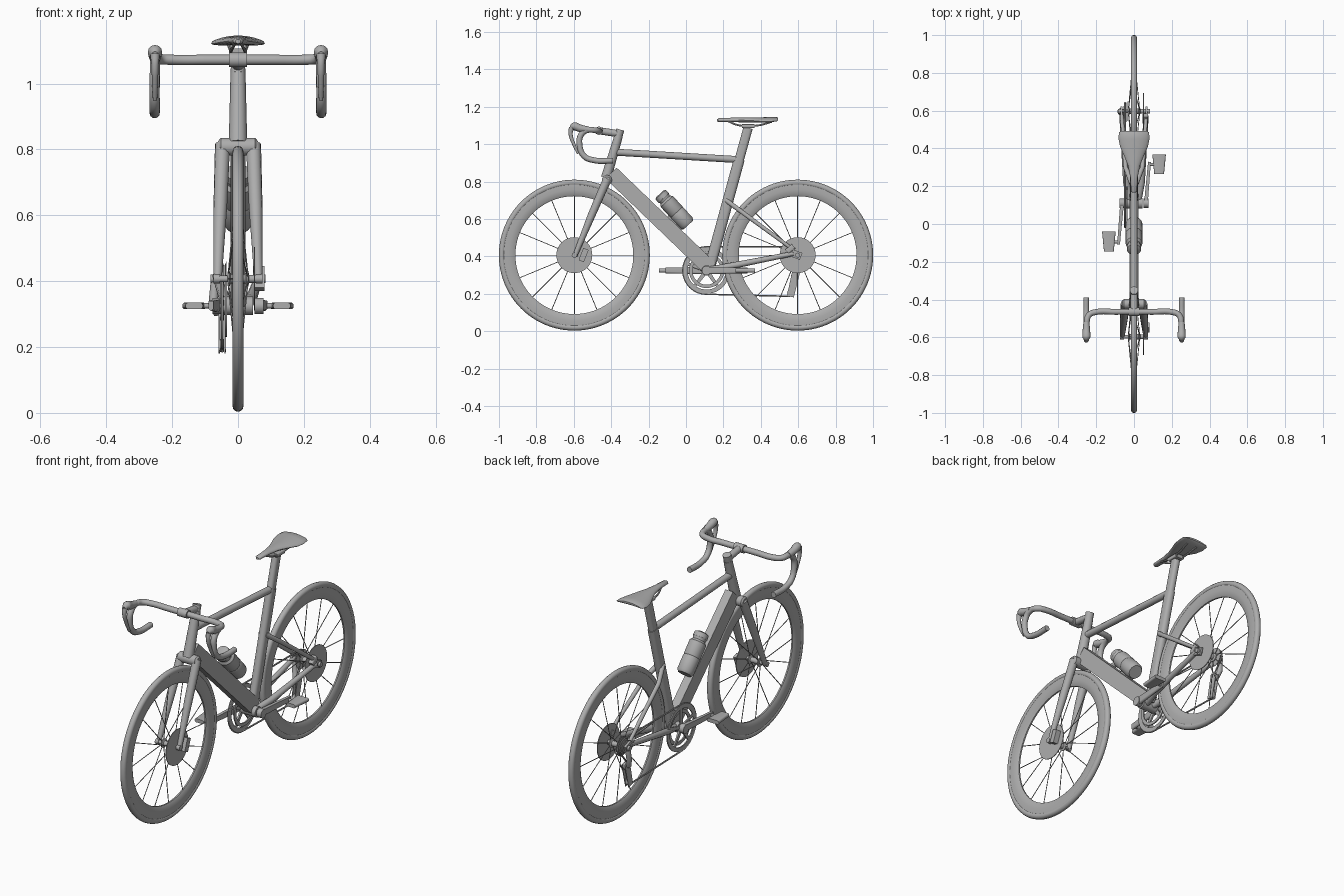
import bpy, bmesh, math
from mathutils import Vector, Matrix

if "Cube" in bpy.data.objects:
    bpy.data.objects.remove(bpy.data.objects["Cube"])

grey = bpy.data.materials.new("plain_grey")
grey.diffuse_color = (0.42, 0.42, 0.42, 1)
grey.use_nodes = True
grey.node_tree.nodes["Principled BSDF"].inputs["Base Color"].default_value = grey.diffuse_color


def finish(ob, smooth=True):
    ob.data.materials.append(grey)
    bpy.ops.object.select_all(action='DESELECT')
    ob.select_set(True)
    bpy.context.view_layer.objects.active = ob
    if smooth:
        bpy.ops.object.shade_smooth_by_angle(angle=math.radians(35))
    return ob


def from_bmesh(name, bm):
    bmesh.ops.recalc_face_normals(bm, faces=bm.faces)
    me = bpy.data.meshes.new(name)
    bm.to_mesh(me)
    bm.free()
    ob = bpy.data.objects.new(name, me)
    bpy.context.collection.objects.link(ob)
    return finish(ob)


def tube(name, pts, r, curved=False, taper=None, closed=False, res=4):
    """Round tube through points; taper scales the radius per point."""
    cu = bpy.data.curves.new(name, 'CURVE')
    cu.dimensions, cu.bevel_depth, cu.bevel_resolution = '3D', r, res
    cu.use_fill_caps, cu.resolution_u = True, 8
    sp = cu.splines.new('BEZIER')
    sp.bezier_points.add(len(pts) - 1)
    for i, (bp, p) in enumerate(zip(sp.bezier_points, pts)):
        bp.co = p
        bp.handle_left_type = bp.handle_right_type = 'AUTO' if curved else 'VECTOR'
        bp.radius = taper[i] if taper else 1
    sp.use_cyclic_u = closed
    if not curved:
        cu.resolution_u = 1
    ob = bpy.data.objects.new(name, cu)
    bpy.context.collection.objects.link(ob)
    bpy.ops.object.select_all(action='DESELECT')
    ob.select_set(True)
    bpy.context.view_layer.objects.active = ob
    bpy.ops.object.convert(target='MESH')
    return finish(bpy.context.object)


def lathe(name, profile, centre=(0, 0, 0), axis='X', seg=32, closed=False):
    """Spin (radius, offset) pairs around an axis through the centre."""
    bm = bmesh.new()
    rot = Vector((0, 0, 1)).rotation_difference(
        Vector((1, 0, 0)) if axis == 'X' else Vector(axis).normalized()).to_matrix()
    rings = [[bm.verts.new(Vector(centre) + rot @ Vector((r * math.cos(a), r * math.sin(a), h)))
              for a in (math.tau * i / seg for i in range(seg))] for r, h in profile]
    n = len(rings)
    for k in range(n if closed else n - 1):
        a, b = rings[k], rings[(k + 1) % n]
        for i in range(seg):
            j = (i + 1) % seg
            bm.faces.new((a[i], a[j], b[j], b[i]))
    if not closed:
        bm.faces.new(rings[0])
        bm.faces.new(rings[-1])
    return from_bmesh(name, bm)


def disc(name, x, y, z, r, t, hole=0, seg=40):
    if hole:
        return lathe(name, [(r, -t), (r, t), (hole, t), (hole, -t)], (x, y, z), seg=seg, closed=True)
    return lathe(name, [(r, -t), (r, t)], (x, y, z), seg=seg)


def beam(name, p0, p1, w, d, bevel, w1=1.0):
    """Rounded box from p0 to p1: w across, d deep, far end scaled by w1."""
    p0, p1 = Vector(p0), Vector(p1)
    t = (p1 - p0).normalized()
    u = (Vector((1, 0, 0)) - t * t.x).normalized()
    v = t.cross(u)
    bm = bmesh.new()
    bmesh.ops.create_cube(bm, size=1)
    for q in bm.verts:
        s = w1 if q.co.z > 0 else 1
        q.co = p0.lerp(p1, q.co.z + 0.5) + u * q.co.x * w * s + v * q.co.y * d * s
    edges = [e for e in bm.edges if abs((e.verts[0].co - e.verts[1].co).normalized().dot(t)) > 0.9]
    bmesh.ops.bevel(bm, geom=edges, offset=bevel, segments=4, affect='EDGES', profile=0.5)
    return from_bmesh(name, bm)


AX = 0.407                       # axle height
BB = Vector((0, 0.11, 0.325))    # crank centre

# Wheels: tyre, deep rim, hub, spokes, brake disc
for label, y in (("front", -0.597), ("rear", 0.597)):
    c = (0, y, AX)
    tyre = [(0.387 + 0.0165 * math.cos(a), 0.0165 * math.sin(a))
            for a in (math.tau * i / 12 for i in range(12))]
    lathe(label + "_tyre", tyre, c, seg=96, closed=True)
    lathe(label + "_rim", [(0.378, -0.013), (0.35, -0.0145), (0.325, -0.010), (0.315, -0.004),
                           (0.315, 0.004), (0.325, 0.010), (0.35, 0.0145), (0.378, 0.013)],
          c, seg=96, closed=True)
    lathe(label + "_hub", [(0.010, -0.06), (0.010, -0.032), (0.024, -0.031), (0.024, -0.026), (0.014, -0.022),
                           (0.014, 0.022), (0.024, 0.026), (0.024, 0.031), (0.012, 0.034), (0.012, 0.062)], c)
    disc(label + "_brake_disc", 0.05, y, AX, 0.096, 0.002)
    for i in range(16):
        a = math.tau * i / 16
        s = 0.029 if i % 2 else -0.029
        d = Vector((0, math.cos(a), math.sin(a)))
        tube(f"{label}_spoke_{i}", [Vector((s, y, AX)) + d * 0.02, Vector((0, y, AX)) + d * 0.32], 0.0022, res=1)

# Frame
beam("down_tube", (0, -0.40, 0.845), (0, 0.13, 0.335), 0.046, 0.083, 0.016)
tube("head_tube", [(0, -0.427, 0.82), (0, -0.36, 1.045)], 0.025, taper=[1.12, 0.9])
tube("steerer_cap", [(0, -0.366, 1.03), (0, -0.351, 1.078)], 0.022)
tube("top_tube", [(0, -0.37, 0.957), (0, 0.275, 0.918)], 0.0185)
beam("seat_tube", (0, 0.125, 0.335), (0, 0.285, 0.92), 0.042, 0.058, 0.019)
beam("seat_post", (0, 0.28, 0.90), (0, 0.332, 1.088), 0.036, 0.05, 0.016)
lathe("bottom_bracket", [(0.028, -0.045), (0.028, 0.045)], BB)
for s, side in ((1, "left"), (-1, "right")):
    tube(side + "_seat_stay", [(s * 0.012, 0.215, 0.70), (s * 0.045, 0.30, 0.637), (s * 0.065, 0.575, 0.435)],
         0.012, taper=[1.1, 1, 0.8])
    tube(side + "_chain_stay", [(s * 0.022, 0.13, 0.328), (s * 0.04, 0.22, 0.345), (s * 0.065, 0.575, 0.415)],
         0.016, taper=[1.2, 1.1, 0.8])
    beam(side + "_dropout", (s * 0.066, 0.55, 0.425), (s * 0.066, 0.615, 0.40), 0.012, 0.04, 0.005)
    # Fork legs
    tube(side + "_fork_leg", [(s * 0.047, -0.42, 0.815), (s * 0.054, -0.505, 0.62), (s * 0.062, -0.593, 0.405)],
         0.023, taper=[1, 0.9, 0.55])
    disc(side + "_front_axle_cap", s * 0.064, -0.597, AX, 0.014, 0.010, seg=16)
    disc(side + "_rear_axle_cap", s * 0.072, 0.597, AX, 0.013, 0.012, seg=16)
lathe("fork_crown", [(0.018, -0.06), (0.027, -0.052), (0.027, 0.052), (0.018, 0.06)], (0, -0.423, 0.808))
for label, p, q in (("front", (0.066, -0.535, 0.44), (0.066, -0.56, 0.375)),
                    ("rear", (0.060, 0.54, 0.425), (0.060, 0.575, 0.455))):
    beam(label + "_brake_caliper", p, q, 0.03, 0.03, 0.008)

# Stem and handlebar
tube("stem", [(0, -0.355, 1.055), (0, -0.465, 1.072)], 0.019)
lathe("bar_clamp", [(0.022, -0.028), (0.022, 0.028)], (0, -0.465, 1.072))
for s, side in ((1, "left"), (-1, "right")):
    tube(side + "_handlebar", [(s * x, y, z) for x, y, z in (
        (0, -0.465, 1.072), (0.1, -0.465, 1.072), (0.2, -0.466, 1.072), (0.238, -0.482, 1.074),
        (0.251, -0.525, 1.076), (0.252, -0.56, 1.052), (0.253, -0.569, 0.995), (0.253, -0.545, 0.937),
        (0.253, -0.49, 0.914), (0.253, -0.39, 0.912))], 0.0155, curved=True)
    tube(side + "_brake_hood", [(s * 0.252, y, z) for y, z in (
        (-0.52, 1.078), (-0.565, 1.085), (-0.598, 1.095), (-0.618, 1.088))],
        0.02, curved=True, taper=[0.8, 1, 1.1, 0.5])
    tube(side + "_brake_lever", [(s * 0.252, y, z) for y, z in (
        (-0.612, 1.09), (-0.617, 1.055), (-0.60, 1.0), (-0.576, 0.95))],
        0.011, curved=True, taper=[1.3, 1, 0.8, 0.6])

# Saddle: elliptical sections from nose to tail
bm = bmesh.new()
rings = []
for y, w, z, h in ((0.166, 0.008, 1.128, 0.006), (0.175, 0.016, 1.129, 0.010), (0.25, 0.02, 1.130, 0.012),
                   (0.31, 0.032, 1.130, 0.013), (0.36, 0.052, 1.130, 0.014), (0.41, 0.074, 1.130, 0.014),
                   (0.45, 0.082, 1.132, 0.014), (0.485, 0.08, 1.135, 0.010), (0.492, 0.07, 1.136, 0.005)):
    rings.append([bm.verts.new((w * math.cos(a), y, z + h * math.sin(a) - 0.01 * (w * math.cos(a) / 0.08) ** 2))
                  for a in (math.tau * i / 20 for i in range(20))])
for a, b in zip(rings, rings[1:]):
    for i in range(20):
        bm.faces.new((a[i], a[(i + 1) % 20], b[(i + 1) % 20], b[i]))
bm.faces.new(rings[0])
bm.faces.new(rings[-1])
from_bmesh("saddle", bm)
for s, side in ((1, "left"), (-1, "right")):
    tube(side + "_saddle_rail", [(s * x, y, z) for x, y, z in (
        (0.008, 0.22, 1.125), (0.02, 0.28, 1.102), (0.022, 0.38, 1.100), (0.03, 0.46, 1.12))], 0.005, curved=True, res=2)
beam("saddle_clamp", (0, 0.30, 1.097), (0, 0.365, 1.097), 0.055, 0.02, 0.006)

# Bottle on the down tube, and its cage mount
top, low = Vector((0, -0.14, 0.735)), Vector((0, 0.012, 0.568))
lathe("bottle", [(0.026, 0), (0.037, 0.006), (0.038, 0.03), (0.034, 0.036), (0.034, 0.044), (0.044, 0.056),
                 (0.044, 0.13), (0.042, 0.134), (0.044, 0.138), (0.044, 0.212), (0.036, 0.226)], top, axis=low - top)
beam("bottle_mount", (0, -0.10, 0.61), (0, -0.03, 0.535), 0.02, 0.03, 0.004)

# Cranks and pedals
for s, side in ((1, "left"), (-1, "right")):
    end = BB + Vector((s * 0.088, s * 0.205, 0))
    beam(side + "_crank", BB + Vector((s * 0.062, -s * 0.012, 0)), end + Vector((-s * 0.006, s * 0.014, 0)),
         0.02, 0.04, 0.009, w1=0.75)
    lathe(side + "_crank_boss", [(0.024, -0.014), (0.024, 0.014)], BB + Vector((s * 0.064, 0, 0)))
    tube(side + "_pedal_axle", [end, end + Vector((s * 0.03, 0, 0))], 0.008)
    bm = bmesh.new()
    bmesh.ops.create_cube(bm, size=1)
    for v in bm.verts:   # wider towards +y
        v.co = end + Vector((s * 0.045 + v.co.x * (0.062 + 0.02 * v.co.y),
                             0.002 + v.co.y * 0.104, v.co.z * 0.02))
    bmesh.ops.bevel(bm, geom=[e for e in bm.edges if abs((e.verts[0].co - e.verts[1].co).y) > 0.05],
                    offset=0.008, segments=3, affect='EDGES', profile=0.5)
    from_bmesh(side + "_pedal", bm)

# Chainrings, spider, cassette
cx = -0.048
disc("chainring", cx, BB.y, BB.z, 0.124, 0.003, 0.102, seg=64)
disc("inner_chainring", cx + 0.011, BB.y, BB.z, 0.094, 0.003, 0.076, seg=48)
for i in range(5):
    d = Vector((0, math.cos(math.tau * i / 5 + 0.3), math.sin(math.tau * i / 5 + 0.3)))
    o = Vector((cx, BB.y, BB.z))
    beam(f"spider_arm_{i}", o + d * 0.015, o + d * 0.106, 0.01, 0.022, 0.003, w1=0.7)
for i in range(6):
    disc(f"sprocket_{i}", -0.034 - 0.0042 * i, 0.597, AX, 0.052 - 0.005 * i, 0.0012, seg=32)

# Rear derailleur and chain
tube("derailleur_body", [(-0.07, 0.60, 0.395), (-0.075, 0.595, 0.345), (-0.06, 0.58, 0.30)], 0.014)
for x in (cx - 0.009, cx + 0.009):
    beam("derailleur_cage", (x, 0.588, 0.315), (x, 0.558, 0.185), 0.004, 0.042, 0.0015, w1=0.9)
for y, z in ((0.584, 0.30), (0.561, 0.205)):
    disc("jockey_wheel", cx, y, z, 0.02, 0.006, seg=20)
loop = [(BB.y + 0.127 * math.cos(a), BB.z + 0.127 * math.sin(a))
        for a in (math.pi * (0.5 + i / 16) for i in range(17))]
loop += [(0.553, 0.187), (0.575, 0.196), (0.577, 0.22), (0.566, 0.30), (0.58, 0.32)]
loop += [(0.597 + 0.045 * math.cos(a), AX + 0.045 * math.sin(a))
         for a in (-math.pi / 3 + math.pi * i / 9.6 for i in range(9))]
tube("chain", [(cx, y, z) for y, z in loop], 0.0045, closed=True, res=1)
